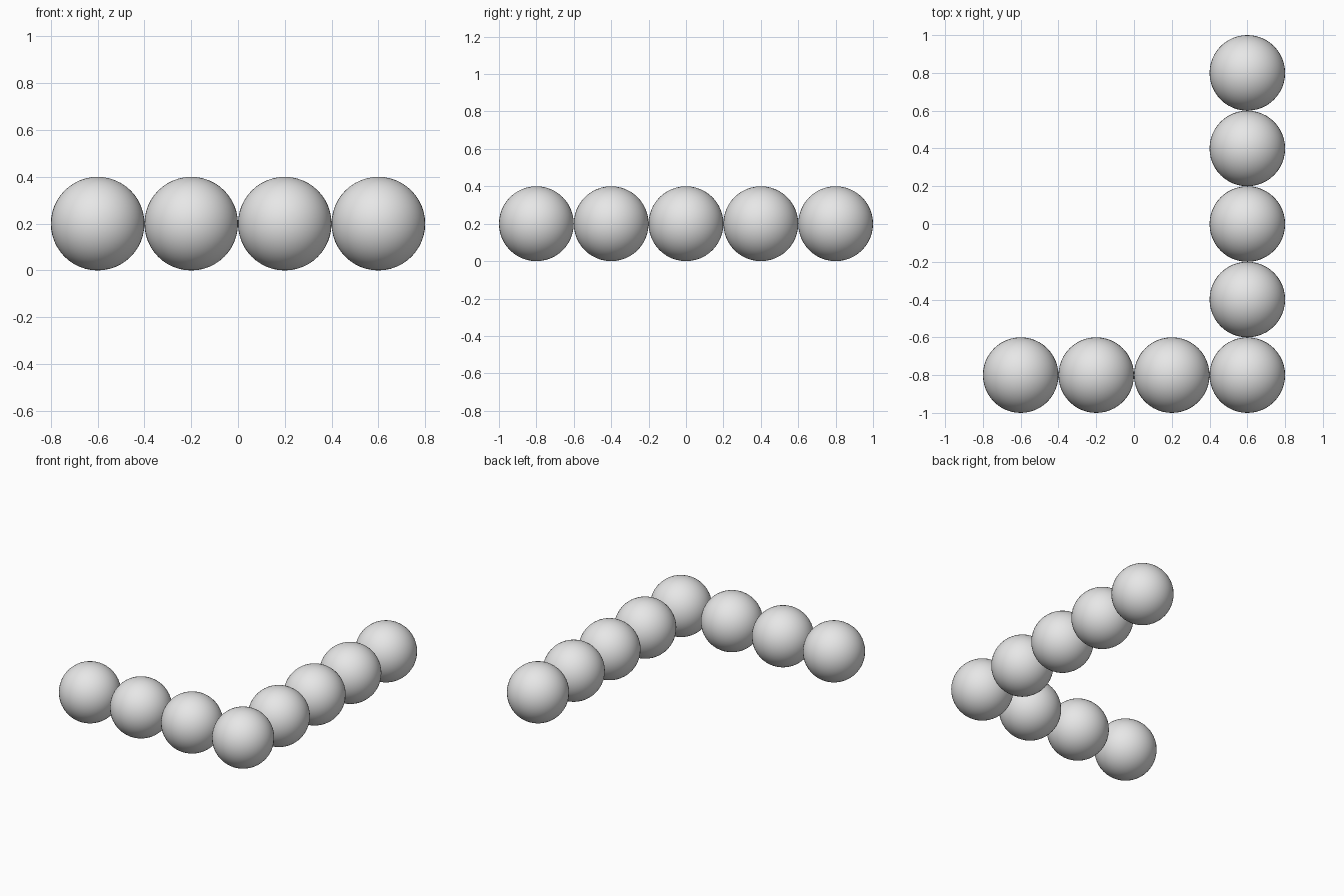
import bpy

# Remove the default cube
cube = bpy.data.objects.get("Cube")
if cube:
    bpy.data.objects.remove(cube, do_unlink=True)

RADIUS = 0.2
STEP = 2 * RADIUS
CORNER_X, CORNER_Y = 0.6, -0.8

# Plain grey material
grey = bpy.data.materials.new("light_grey")
grey.use_nodes = True
colour = (0.8, 0.8, 0.8, 1)
grey.diffuse_color = colour
grey.node_tree.nodes["Principled BSDF"].inputs["Base Color"].default_value = colour


def add_ball(name, x, y):
    bpy.ops.mesh.primitive_uv_sphere_add(
        segments=48, ring_count=24, radius=RADIUS, location=(x, y, RADIUS))
    ball = bpy.context.object
    ball.name = name
    ball.data.materials.append(grey)
    bpy.ops.object.shade_smooth()


# Corner ball, where the two touching rows meet
add_ball("corner_ball", CORNER_X, CORNER_Y)

# Short row along the front
for i in range(1, 4):
    add_ball(f"front_row_ball_{i}", CORNER_X - i * STEP, CORNER_Y)

# Long row along the left side
for i in range(1, 5):
    add_ball(f"side_row_ball_{i}", CORNER_X, CORNER_Y + i * STEP)
